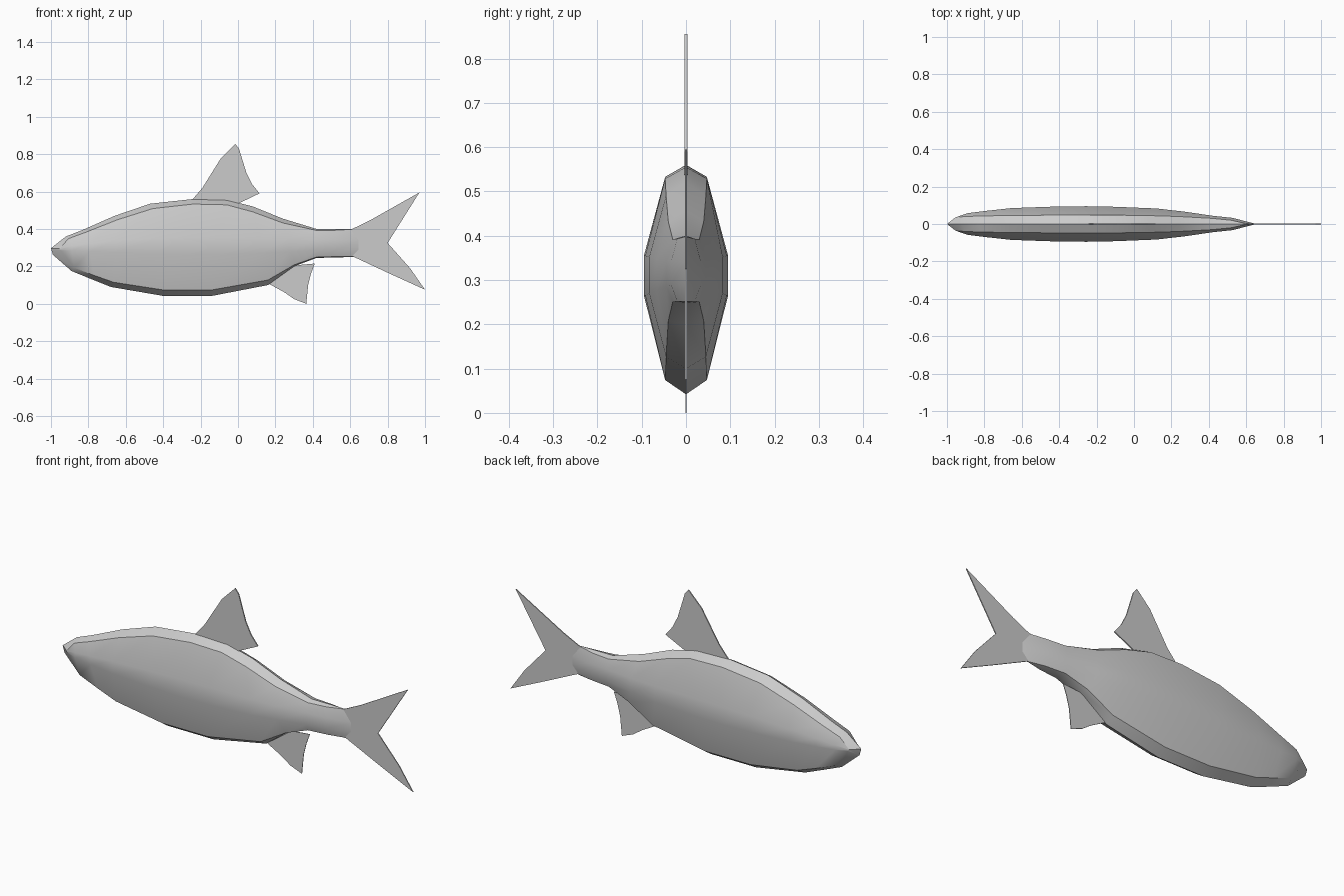
import bpy
import bmesh

cube = bpy.data.objects.get("Cube")
if cube:
    bpy.data.objects.remove(cube, do_unlink=True)


def make_material(name, colour):
    material = bpy.data.materials.new(name)
    material.use_nodes = True
    material.diffuse_color = colour
    material.node_tree.nodes["Principled BSDF"].inputs["Base Color"].default_value = colour
    return material


grey = make_material("plain grey", (0.6, 0.6, 0.6, 1))


def finish(bm, name):
    """Turn a bmesh into a named grey object and make it active."""
    bmesh.ops.recalc_face_normals(bm, faces=bm.faces)
    mesh = bpy.data.meshes.new(name)
    bm.to_mesh(mesh)
    bm.free()
    mesh.materials.append(grey)
    obj = bpy.data.objects.new(name, mesh)
    bpy.context.collection.objects.link(obj)
    bpy.ops.object.select_all(action="DESELECT")
    obj.select_set(True)
    bpy.context.view_layer.objects.active = obj
    return obj


# Body outlines from nose to tail: (x, z) along the back and the belly
back = [(-1, .297), (-.92, .36), (-.83, .395), (-.66, .47), (-.47, .535), (-.24, .56),
        (-.06, .555), (.08, .52), (.24, .455), (.42, .4), (.52, .4), (.61, .4)]
belly = [(-.99, .262), (-.89, .175), (-.785, .132), (-.68, .09), (-.4, .042), (-.27, .042),
         (-.14, .042), (.16, .1), (.3, .2), (.42, .245), (.53, .248), (.62, .25)]

# Depth of the bevel strips under the back and over the belly, and half widths
back_drop = [.002, .011, .013, .021, .026, .027, .026, .029, .023, .008, .007, .002]
belly_rise = [.023, .017, .02, .025, .032, .032, .032, .027, .008, .005, .004, .002]
bevel_width = [.035, .04, .043, .046, .047, .047, .047, .045, .04, .03, .02, 0]
side_width = [.037, .058, .07, .085, .093, .095, .092, .083, .066, .044, .033, 0]
side_top = [.294, .31, .322, .338, .35, .355, .355, .352, .348, .345, .343, .34]
side_bottom = [.289, .285, .28, .275, .268, .265, .265, .27, .278, .285, .288, .29]


def section(i):
    """Half cross-section, from the back ridge down to the belly ridge."""
    (xt, zt), (xb, zb) = back[i], belly[i]
    shift = .045 if i == 0 else .015
    upper = xt + shift if i < 5 else xt
    lower = xb + shift if i < 4 else xb
    tail = .04 if i == len(back) - 1 else 0
    mid = (upper + lower) / 2 + tail
    return [(xt, 0, zt),
            (upper, bevel_width[i], zt - back_drop[i]),
            (mid, side_width[i], side_top[i]),
            (mid, side_width[i], side_bottom[i]),
            (lower, bevel_width[i], zb + belly_rise[i]),
            (xb, 0, zb)]


# Body: loft one half, close the nose, then mirror
bm = bmesh.new()
rings = [[bm.verts.new(p) for p in section(i)] for i in range(len(back))]
for a, b in zip(rings, rings[1:]):
    for j in range(len(a) - 1):
        bm.faces.new((a[j], a[j + 1], b[j + 1], b[j]))
bm.faces.new(rings[0])
twins = [bm.verts.new((v.co.x, -v.co.y, v.co.z)) for r in rings for v in r]
flat = [v for r in rings for v in r]
mirror = dict(zip(flat, twins))
for face in list(bm.faces):
    bm.faces.new([mirror[v] for v in reversed(face.verts)])
bmesh.ops.remove_doubles(bm, verts=bm.verts, dist=.0005)
finish(bm, "fish_body")
bpy.ops.object.shade_smooth_by_angle(angle=.5)


def fin(name, outline, thickness):
    """Flat plate in the middle plane."""
    bm = bmesh.new()
    face = bm.faces.new([bm.verts.new((x, -thickness / 2, z)) for x, z in outline])
    side = bmesh.ops.extrude_face_region(bm, geom=[face])["geom"]
    moved = [v for v in side if isinstance(v, bmesh.types.BMVert)]
    bmesh.ops.translate(bm, verts=moved, vec=(0, thickness, 0))
    return finish(bm, name)


fin("dorsal_fin", [(-.25, .55), (-.19, .62), (-.09, .78), (-.015, .855), (.005, .83),
                   (.045, .7), (.075, .64), (.115, .59), (0, .535)], .006)
fin("tail_fin", [(.6, .395), (.7, .443), (.97, .595), (.8, .325), (.92, .19),
                 (1, .075), (.82, .157), (.61, .255)], .005)
fin("anal_fin", [(.15, .115), (.25, .06), (.3, .025), (.365, 0), (.375, .1),
                 (.39, .16), (.41, .215), (.3, .205)], .003)
